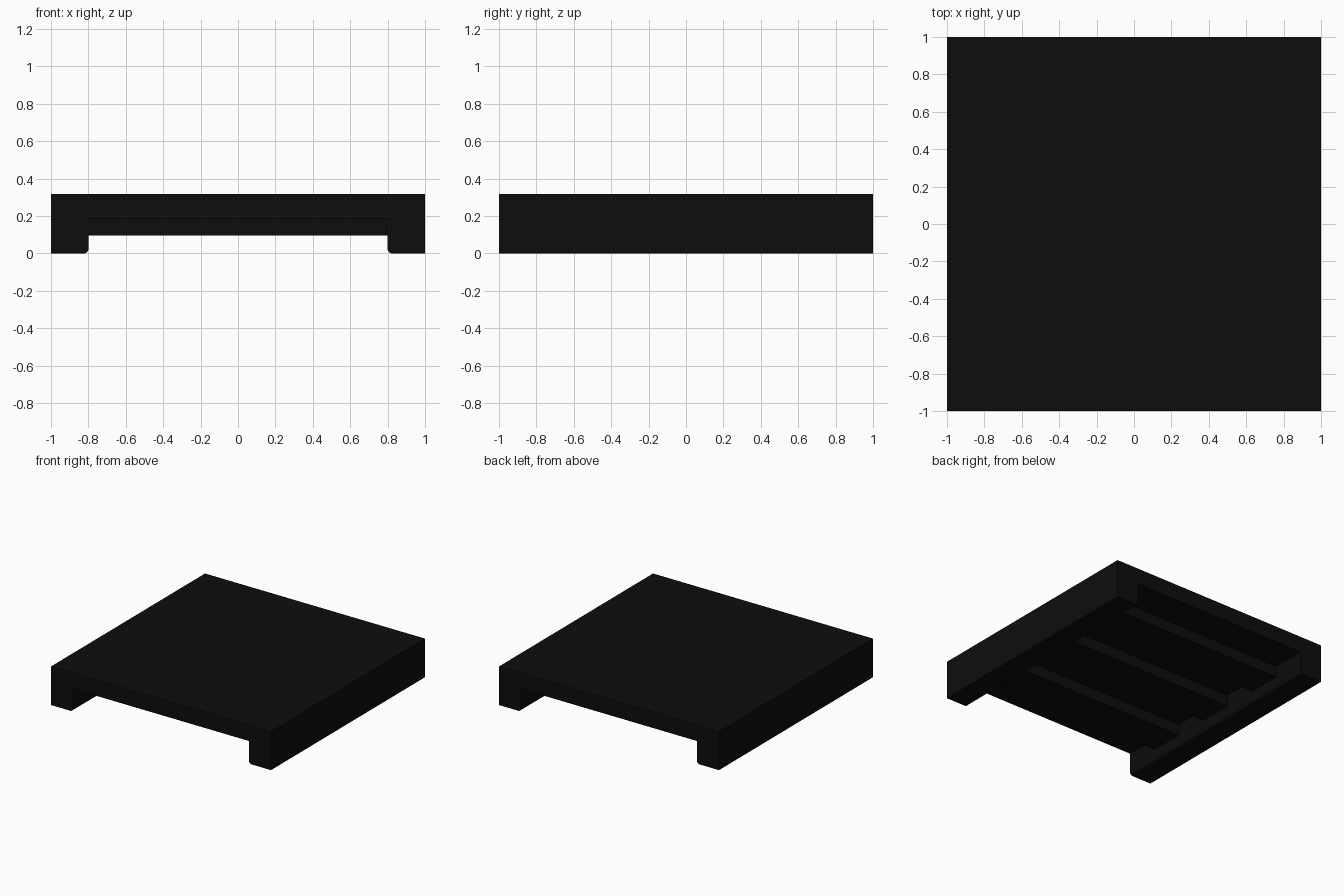
import bpy, bmesh, math
from mathutils import Vector

if "Cube" in bpy.data.objects:
    bpy.data.objects.remove(bpy.data.objects["Cube"])

TOP, DECK_Z, RIB_Z = 0.317, 0.186, 0.095
INNER, R = 0.8, 0.024

black = bpy.data.materials.new("black_plastic")
black.diffuse_color = (0.004, 0.004, 0.004, 1)
black.use_nodes = True
black.node_tree.nodes["Principled BSDF"].inputs["Base Color"].default_value = black.diffuse_color


def add_object(name, bm):
    bmesh.ops.recalc_face_normals(bm, faces=bm.faces)
    mesh = bpy.data.meshes.new(name)
    bm.to_mesh(mesh)
    bm.free()
    mesh.materials.append(black)
    obj = bpy.data.objects.new(name, mesh)
    bpy.context.collection.objects.link(obj)
    return obj


# Deck with two side rails: one half profile, mirrored, extruded along y
arc = [(INNER + R - R * math.cos(a), R - R * math.sin(a))
       for a in (math.radians(90 * i / 6) for i in range(7))]
half = [(INNER, DECK_Z)] + arc + [(1, 0), (1, TOP)]
profile = half + [(-x, z) for x, z in reversed(half)]
bm = bmesh.new()
face = bm.faces.new([bm.verts.new((x, -1, z)) for x, z in profile])
ext = bmesh.ops.extrude_face_region(bm, geom=[face])
verts = [g for g in ext["geom"] if isinstance(g, bmesh.types.BMVert)]
bmesh.ops.translate(bm, verts=verts, vec=(0, 2, 0))
deck = add_object("deck_and_rails", bm)
bpy.context.view_layer.objects.active = deck
deck.select_set(True)
bpy.ops.object.shade_smooth_by_angle(angle=math.radians(30))

# Cross ribs under the deck, equal ribs and gaps (7 bays over the length)
bay = 2 / 7
for i, y in enumerate((-2 * bay, 0, 2 * bay)):
    bm = bmesh.new()
    bmesh.ops.create_cube(bm, size=1)
    bmesh.ops.scale(bm, verts=bm.verts, vec=(2 * INNER, bay, DECK_Z - RIB_Z))
    bmesh.ops.translate(bm, verts=bm.verts, vec=Vector((0, y, (DECK_Z + RIB_Z) / 2)))
    # drop the faces hidden against deck and rails
    bm.normal_update()
    hidden = [f for f in bm.faces if f.normal.z > 0.9 or abs(f.normal.x) > 0.9]
    visible_normals = {f: f.normal.copy() for f in bm.faces if f not in hidden}
    bmesh.ops.delete(bm, geom=hidden, context='FACES')
    mesh_obj = add_object(f"cross_rib_{i + 1}", bm)
    # open shell: keep the underside facing down
    if any(p.normal.z > 0.5 for p in mesh_obj.data.polygons):
        mesh_obj.data.flip_normals()
